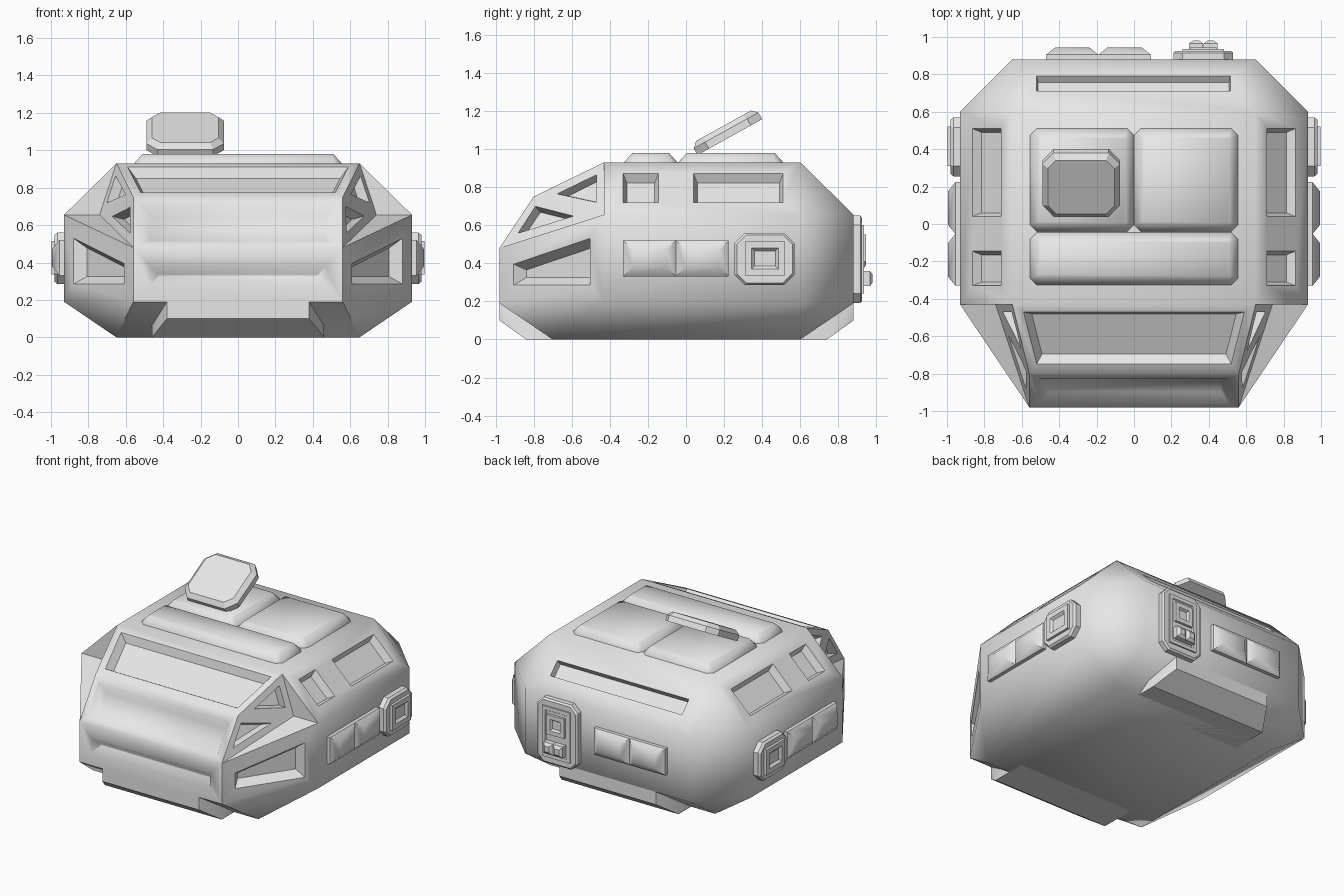
import bpy, bmesh, math
from mathutils import Vector

cube = bpy.data.objects.get("Cube")
if cube:
    bpy.data.objects.remove(cube, do_unlink=True)

grey = bpy.data.materials.new("hull grey")
grey.use_nodes = True
grey.diffuse_color = (0.8, 0.8, 0.8, 1)
grey.node_tree.nodes["Principled BSDF"].inputs["Base Color"].default_value = (0.8, 0.8, 0.8, 1)


def make(name, bm):
    bmesh.ops.recalc_face_normals(bm, faces=bm.faces)
    mesh = bpy.data.meshes.new(name)
    bm.to_mesh(mesh)
    bm.free()
    mesh.materials.append(grey)
    ob = bpy.data.objects.new(name, mesh)
    bpy.context.collection.objects.link(ob)
    return ob


def smooth(ob, angle=50):
    bpy.ops.object.select_all(action='DESELECT')
    ob.select_set(True)
    bpy.context.view_layer.objects.active = ob
    bpy.ops.object.shade_smooth_by_angle(angle=math.radians(angle))


def rect(u0, u1, v0, v1, c=0):
    """Rectangle outline, with cut corners when c is given."""
    if not c:
        return [(u0, v0), (u1, v0), (u1, v1), (u0, v1)]
    return [(u0 + c, v0), (u1 - c, v0), (u1, v0 + c), (u1, v1 - c),
            (u1 - c, v1), (u0 + c, v1), (u0, v1 - c), (u0, v0 + c)]


def lift(outline, axis, point, normal):
    """Project a 2D outline along an axis onto a plane."""
    pts = []
    for uv in outline:
        co = list(uv)
        co.insert(axis, point[axis])
        v = Vector(co)
        v[axis] -= (v - Vector(point)).dot(Vector(normal)) / normal[axis]
        pts.append(v)
    return pts


def inset(pts, d):
    out = []
    for i, p in enumerate(pts):
        a = (p - pts[i - 1]).normalized()
        b = (pts[(i + 1) % len(pts)] - p).normalized()
        out.append(p + (b - a) * d / a.cross(b).length)
    return out


def loft(bm, pts, normal, steps, side=1):
    """Closed solid through rings given as (inset, height) steps."""
    n = Vector(normal).normalized()
    rings = []
    for d, h in steps:
        ring = [p + n * h for p in inset(pts, d)]
        rings.append([bm.verts.new((p.x * side, p.y, p.z)) for p in ring])
    for r, s in zip(rings, rings[1:]):
        for i in range(len(r)):
            bm.faces.new((r[i - 1], r[i], s[i], s[i - 1]))
    bm.faces.new(rings[0])
    bm.faces.new(rings[-1])


# Armoured hull: one half's corners, mirrored
half = [(.65, .6, .93), (.65, -.43, .93), (.65, .88, .655), (.93, .6, .655),
        (.93, -.43, .655), (.74, -.43, .655), (.56, -.8, .75), (.56, -.98, .48),
        (.56, -.98, .19), (.93, -.43, .19), (.93, .6, .19), (.65, .88, .19),
        (.65, .6, 0), (.65, -.7, 0)]
flanks = [(0, 1, 4, 3), (0, 3, 2), (1, 5, 4), (3, 4, 9, 10), (2, 3, 10, 11),
          (4, 5, 7), (5, 1, 6, 7), (4, 7, 8, 9), (10, 9, 13, 12), (10, 12, 11), (9, 8, 13)]
loop = [0, 1, 6, 7, 8, 13, 12, 11, 2]
bm = bmesh.new()
L, R = [[bm.verts.new((x * s, y, z)) for x, y, z in half] for s in (1, -1)]
for f in flanks:
    bm.faces.new([L[i] for i in f])
    bm.faces.new([R[i] for i in reversed(f)])
for i, a in enumerate(loop):
    b = loop[i - 1]
    bm.faces.new((L[a], L[b], R[b], R[a]))
hull = make("hull", bm)

# Recessed windows and slots cut into the hull
bm = bmesh.new()


def recess(outline, axis, point, normal, edge, depth, sides=(1,)):
    pts = lift(outline, axis, point, normal)
    for s in sides:
        loft(bm, pts, normal, [(-edge / 2, depth / 2), (edge, -depth)], s)


both = (1, -1)
recess([(-.59, .91), (.59, .91), (.52, .775), (-.52, .775)], 1,
       half[6], (0, -.18, .37), .035, .05)
recess(rect(-.51, .51, .505, .705), 1, half[7], (0, -.27, .18), .045, .05)
recess(rect(-.47, .47, .28, .38), 1, half[7], (0, -1, 0), .045, .05)
recess(rect(-.52, .515, .71, .79), 2, half[0], (0, .275, .28), .008, .04)
for y0, y1 in ((-.33, -.145), (.04, .51)):
    recess(rect(y0, y1, .72, .87), 0, half[0], (.275, 0, .28), .02, .05, both)
recess([(-.905, .285), (-.505, .285), (-.505, .53), (-.905, .395)], 0,
       half[7], (.55, -.37, 0), .04, .06, both)
strip = (.151, -.065, .0495)
for tri in ([(-.67, .763), (-.47, .863), (-.47, .72)],
            [(-.88, .558), (-.787, .695), (-.592, .647)]):
    recess(tri, 0, half[7], strip, .012, .05, both)
cutter = make("window_cutter", bm)
cutter.hide_render = True
cut = hull.modifiers.new("windows", 'BOOLEAN')
cut.operation = 'DIFFERENCE'
cut.solver = 'EXACT'
cut.object = cutter
bpy.context.view_layer.objects.active = hull
bpy.ops.object.modifier_apply(modifier=cut.name)
bpy.data.objects.remove(cutter, do_unlink=True)
smooth(hull)

# Skid blocks under the nose and tail
for name, end, d in (("front_skid", -.98, 1), ("rear_skid", .88, -1)):
    bm = bmesh.new()
    for s in both:
        for x, y, z in ((.38, 0, .19), (.38, 0, .1), (.46, .14, 0), (.46, .4, 0), (.46, .28, .19)):
            bm.verts.new((x * s, end + y * d, z))
    bmesh.ops.convex_hull(bm, input=bm.verts)
    smooth(make(name, bm), 20)

# Cushioned roof pads
up = (0, 0, 1)
for name, box in (("roof_pad_front", (-.555, .555, -.325, -.045)),
                  ("roof_pad_right", (-.555, 0, -.04, .51)),
                  ("roof_pad_left", (0, .555, -.04, .51))):
    bm = bmesh.new()
    loft(bm, lift(rect(*box, .035), 2, (0, 0, .93), up), up, [(0, -.02), (0, 0), (.045, .05)])
    smooth(make(name, bm))

# Open roof hatch lid
tilt = math.radians(29)
n = (0, -math.sin(tilt), math.cos(tilt))
bm = bmesh.new()
loft(bm, lift(rect(-.49, -.075, .06, .4, .06), 2, (0, .06, .968), n), n,
     [(0, 0), (0, .04), (.03, .068)])
smooth(make("roof_hatch_lid", bm), 25)

# Side and rear cushion panels
pad_steps = [(0, -.01), (0, .025), (.05, .065)]
for side, label in ((1, "left"), (-1, "right")):
    bm = bmesh.new()
    for y0 in (-.33, -.053):
        loft(bm, lift(rect(y0, y0 + .277, .33, .52), 0, (.93, 0, 0), (1, 0, 0)),
             (1, 0, 0), pad_steps, side)
    smooth(make(label + "_side_panels", bm))

    # Side hatch with a framed port
    bm = bmesh.new()
    plane = (0, (.93, 0, 0), (1, 0, 0))
    loft(bm, lift(rect(.255, .57, .285, .56, .055), *plane), (1, 0, 0),
         [(0, -.01), (0, .035), (.012, .05)], side)
    loft(bm, lift(rect(.31, .52, .335, .515), *plane), (1, 0, 0),
         [(0, .04), (0, .068), (.035, .068), (.05, .052)], side)
    smooth(make(label + "_side_hatch", bm), 25)

back = (0, 1, 0)
plane = (1, (0, .88, 0), back)
bm = bmesh.new()
for x0 in (-.47, -.19):
    loft(bm, lift(rect(x0, x0 + .28, .34, .53), *plane), back, pad_steps)
smooth(make("rear_panels", bm))

# Rear hatch with port and twin latches
bm = bmesh.new()
loft(bm, lift(rect(.21, .53, .19, .65, .05), *plane), back, [(0, -.01), (0, .035), (.012, .045)])
loft(bm, lift(rect(.26, .48, .24, .6), *plane), back, [(0, .03), (0, .055), (.025, .055), (.03, .048)])
loft(bm, lift(rect(.3, .44, .41, .55), *plane), back,
     [(0, .04), (0, .065), (.03, .065), (.04, .05)])
for x0 in (.295, .372):
    loft(bm, lift(rect(x0, x0 + .075, .28, .36), *plane), back,
         [(0, .04), (0, .085), (.02, .1)])
smooth(make("rear_hatch", bm), 25)
